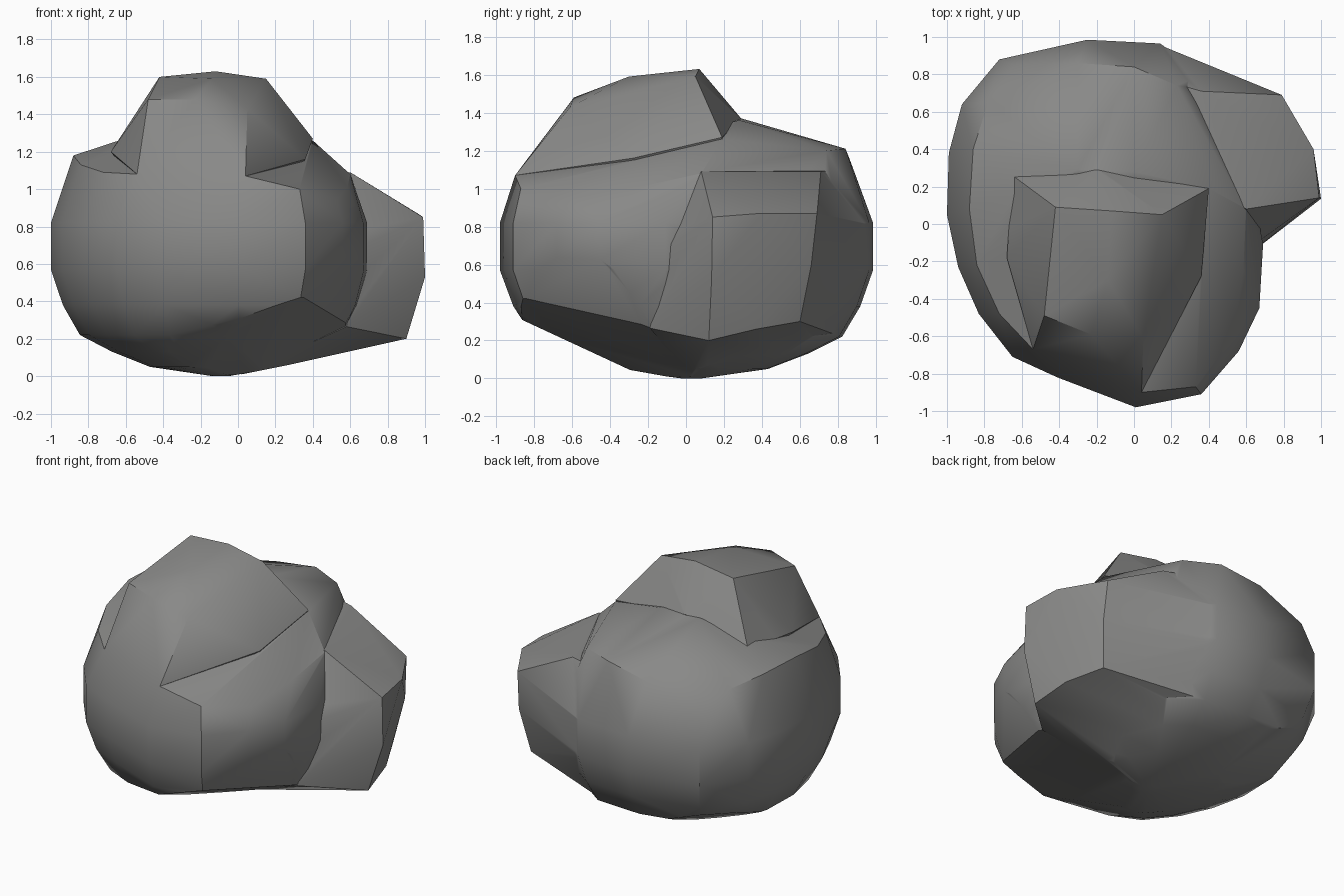
import bpy, bmesh, math

if "Cube" in bpy.data.objects:
    bpy.data.objects.remove(bpy.data.objects["Cube"])

stone = bpy.data.materials.new("grey stone")
stone.diffuse_color = (0.25, 0.25, 0.245, 1)
stone.use_nodes = True
stone.node_tree.nodes["Principled BSDF"].inputs["Base Color"].default_value = stone.diffuse_color


def hull(name, points, cuts=()):
    """Convex chunk of stone; each cut (point, normal) slices off the normal side."""
    bm = bmesh.new()
    for p in points:
        bm.verts.new(p)
    bmesh.ops.convex_hull(bm, input=bm.verts)
    loose = [v for v in bm.verts if not v.link_faces]
    bmesh.ops.delete(bm, geom=loose, context='VERTS')
    if cuts:
        co, no = cuts[0]
        bmesh.ops.bisect_plane(bm, geom=bm.verts[:] + bm.edges[:] + bm.faces[:],
                               plane_co=co, plane_no=no, clear_outer=True)
        bmesh.ops.remove_doubles(bm, verts=bm.verts, dist=.015)
        left = [v.co.copy() for v in bm.verts]
        bm.free()
        return hull(name, left, cuts[1:])
    bmesh.ops.recalc_face_normals(bm, faces=bm.faces)
    mesh = bpy.data.meshes.new(name)
    bm.to_mesh(mesh)
    bm.free()
    mesh.materials.append(stone)
    ob = bpy.data.objects.new(name, mesh)
    bpy.context.collection.objects.link(ob)
    return ob


# Main boulder: waist outline scaled through several heights, plus a top rim
waist = [(-1, .05), (-.99, .38), (-.92, .64), (-.72, .88), (-.25, .985), (.14, .965),
         (.37, .8), (.6, .4), (.69, -.11), (.67, -.45), (.56, -.68), (.36, -.91),
         (.01, -.98), (-.41, -.82), (-.65, -.71), (-.83, -.48), (-.94, -.23)]
levels = [(.82, 1), (.57, 1), (.38, .93), (.22, .83), (.13, .64), (.05, .42), (0, .05)]
cx, cy = -.09, .03
body_pts = [(cx + (x - cx) * s, cy + (y - cy) * s, z) for z, s in levels for x, y in waist]
body_pts += [(-.64, .85, 1.02), (-.78, .65, 1.15), (-.86, .4, 1.18), (-.88, .08, 1.18),
             (-.84, -.22, 1.13), (-.72, -.48, 1.09), (-.54, -.67, 1.08), (.04, -.9, 1.07),
             (.33, -.87, 1.0), (.53, -.61, .95), (.585, -.24, 1.01), (.6, .08, 1.08),
             (.4, .19, 1.26), (-.3, .86, 1.16), (0, .84, 1.21),
             (.23, .74, 1.2), (-.65, .26, 1.24), (-.3, .29, 1.37), (0, .28, 1.36)]
body = hull("boulder", body_pts, cuts=[
    ((0, 0, -.092), (0, -.464, -1)),              # underside, front
    ((0, 0, 0), (.35, -.354, -1)),                # underside, front right
    ((.35, -.83, .41), (.184, -.093, -.109)),     # tapering wall, front right
    ((-.355, .387, .05), (-.33, .33, -.88))])     # underside, back left

# Side lobe with the flat notch wall on its front
lobe = hull("side_lobe", [
    (.6, .08, 1.09), (.99, .14, .85), (1, .135, .53), (.9, .12, .2), (.58, -.19, .265),
    (.67, -.09, .7), (.96, .4, .87), (.79, .69, .87), (.8, .66, .6), (.75, .6, .3),
    (.86, .37, .26), (.36, .71, 1.09), (.13, .96, .81), (.13, .96, .58),
    (.1, .79, .23), (.05, .8, 1.1), (.27, .06, .06), (.02, .02, .01), (.06, .6, .14),
    (.1, .4, 1.1)])

# Raised block on top
block = hull("top_block", [
    (-.42, .09, 1.6), (-.12, .07, 1.63), (.15, .05, 1.59), (-.48, -.49, 1.48),
    (-.23, -.59, 1.48), (.05, -.61, 1.43), (-.14, -.3, 1.59), (-.65, .26, 1.24),
    (-.2, .29, 1.37), (.4, .19, 1.27), (-.68, -.18, 1.2), (-.54, -.67, 1.08),
    (.04, -.9, 1.07), (.36, -.28, 1.16), (-.45, .1, .9), (.2, .1, .9), (-.4, -.6, .9),
    (0, -.75, .9)])

# Fuse the chunks into one rock
bpy.context.view_layer.objects.active = body
for part in (lobe, block):
    mod = body.modifiers.new("fuse", 'BOOLEAN')
    mod.operation = 'UNION'
    mod.solver = 'EXACT'
    mod.object = part
    bpy.ops.object.modifier_apply(modifier=mod.name)
    bpy.data.objects.remove(part)

bpy.ops.object.select_all(action='DESELECT')
body.select_set(True)
bpy.ops.object.shade_smooth_by_angle(angle=math.radians(35))
